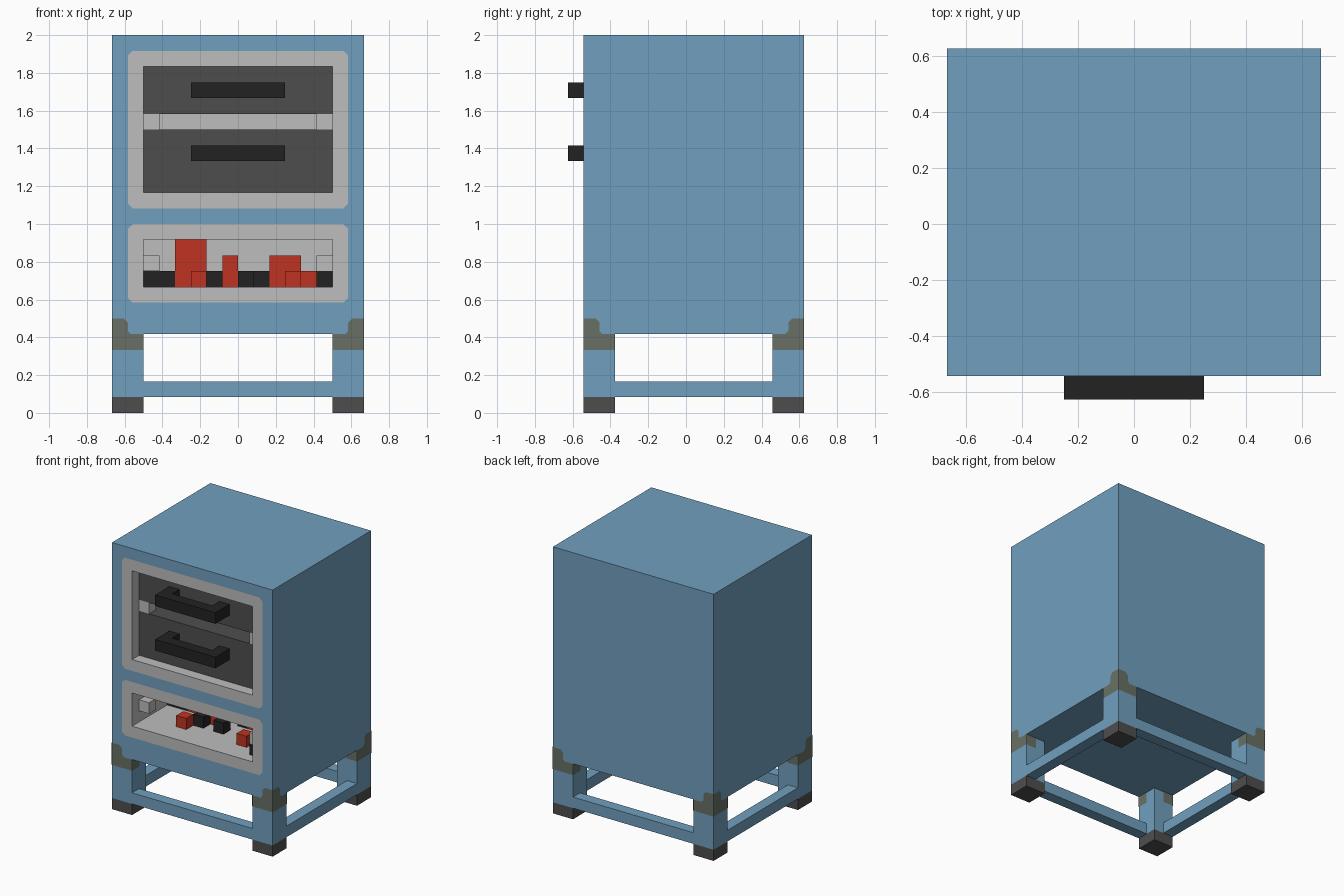
import bpy, bmesh
from mathutils import Vector

U = 1 / 12          # modelling unit
FRONT, BACK = -6.5, 7.5

cube = bpy.data.objects.get("Cube")
if cube:
    bpy.data.objects.remove(cube, do_unlink=True)


def material(name, rgb):
    m = bpy.data.materials.new(name)
    m.use_nodes = True
    m.diffuse_color = (*rgb, 1)
    m.node_tree.nodes["Principled BSDF"].inputs["Base Color"].default_value = (*rgb, 1)
    return m


BLUE = material("painted blue", (0.165, 0.35, 0.52))
LIGHT = material("light grey", (0.51, 0.51, 0.51))
DARK = material("dark grey", (0.076, 0.076, 0.076))
BLACK = material("black", (0.016, 0.016, 0.016))
RED = material("red", (0.52, 0.034, 0.016))
BRACKET = material("bracket grey", (0.138, 0.163, 0.128))


def finish(name, bm, mat):
    bmesh.ops.scale(bm, vec=(U, U, U), verts=bm.verts)
    me = bpy.data.meshes.new(name)
    bm.to_mesh(me)
    bm.free()
    me.materials.append(mat)
    ob = bpy.data.objects.new(name, me)
    bpy.context.collection.objects.link(ob)
    return ob


def add_box(bm, x0, x1, y0, y1, z0, z1):
    verts = bmesh.ops.create_cube(bm, size=1)["verts"]
    for v in verts:
        v.co = Vector(((x0 + x1) / 2 + v.co.x * (x1 - x0),
                       (y0 + y1) / 2 + v.co.y * (y1 - y0),
                       (z0 + z1) / 2 + v.co.z * (z1 - z0)))
    bm.normal_update()


def drop_front(bm):
    faces = [f for f in bm.faces if f.normal.y < -0.9]
    bmesh.ops.delete(bm, geom=faces, context="FACES_ONLY")


def boxes(name, mat, *dims):
    bm = bmesh.new()
    for d in dims:
        add_box(bm, *d)
    return finish(name, bm, mat)


def plate(name, mat, normal, *loops):
    """Thin flat marking filled between outlines."""
    bm = bmesh.new()
    for loop in loops:
        vs = [bm.verts.new(p) for p in loop]
        for a, b in zip(vs, vs[1:] + vs[:1]):
            bm.edges.new((a, b))
    bmesh.ops.triangle_fill(bm, edges=bm.edges[:], use_beauty=True, normal=normal)
    bm.normal_update()
    flip = [f for f in bm.faces if f.normal.dot(Vector(normal)) < 0]
    bmesh.ops.reverse_faces(bm, faces=flip)
    return finish(name, bm, mat)


# Cabinet shell with two front openings
bm = bmesh.new()
add_box(bm, -8, 8, FRONT, BACK, 5, 24)
drop_front(bm)
cols, rows = [-8, -6, 6, 8], [5, 8, 11, 14, 22, 24]
for i in range(3):
    for j in range(5):
        if i == 1 and j in (1, 3):
            continue
        x0, x1, z0, z1 = cols[i], cols[i + 1], rows[j], rows[j + 1]
        bm.faces.new([bm.verts.new((x, FRONT, z))
                      for x, z in ((x0, z0), (x1, z0), (x1, z1), (x0, z1))])
bmesh.ops.remove_doubles(bm, verts=bm.verts, dist=0.001)
finish("cabinet_body", bm, BLUE)

# Recesses and their light surrounds
for name, z0, z1, depth in (("upper", 14, 22, 3.5), ("lower", 8, 11, 10)):
    bm = bmesh.new()
    add_box(bm, -6, 6, FRONT, FRONT + depth, z0, z1)
    drop_front(bm)
    bmesh.ops.reverse_faces(bm, faces=bm.faces)
    finish(name + "_recess", bm, LIGHT)
    y, c = FRONT - 0.03, 0.3
    a, b = z0 - 1, z1 + 1
    outer = [(-7 + c, y, a), (7 - c, y, a), (7, y, a + c), (7, y, b - c),
             (7 - c, y, b), (-7 + c, y, b), (-7, y, b - c), (-7, y, a + c)]
    inner = [(-6, y, z0), (6, y, z0), (6, y, z1), (-6, y, z1)]
    plate(name + "_surround", LIGHT, (0, -1, 0), outer, inner)

# Drawers with bracket handles
DR = FRONT + 1
for name, z0, z1, hz in (("upper", 19, 22, 20), ("lower", 14, 18, 16)):
    boxes(name + "_drawer", DARK, (-6, 6, DR, DR + 2.5, z0, z1))
    boxes(name + "_handle", BLACK,
          (-3, 3, FRONT - 1, FRONT, hz, hz + 1),
          (-3, -2, FRONT, DR, hz, hz + 1),
          (2, 3, FRONT, DR, hz, hz + 1))

# Side runners in both recesses
for name, z in (("upper", 18), ("lower", 9)):
    boxes(name + "_runners", LIGHT, *[(x, x + 1, DR, DR + 1, z, z + 1) for x in (-6, 5)])


# Blocks lying in the lower recess: x start, width, depth, height
def blocks(name, mat, items):
    boxes(name, mat, *[(x, x + w, FRONT + d, FRONT + d + 1, 8, 8 + h)
                       for x, w, d, h in items])


blocks("red_blocks", RED, [(-3, 1, 2, 1), (-4, 2, 5, 3), (-1, 1, 4, 2),
                           (3, 1, 2, 1), (2, 2, 5, 2), (4, 1, 4, 1)])
blocks("black_blocks", BLACK, [(-6, 2, 5, 1), (-2, 1, 3, 1), (0, 1, 3, 1),
                               (1, 1, 5, 1), (5, 1, 1, 1)])

# Legs, feet and corner brackets
PATCH = [(0, 4), (2, 4), (2, 5), (1.2, 5), (1, 5.2), (1, 5.75), (0.75, 6), (0, 6)]
STRIP = [(0, 4), (1, 4), (1, 5), (0, 5)]
E = 0.03
for sx, side in ((-1, "right"), (1, "left")):
    for sy, cy, end in ((-1, FRONT, "front"), (1, BACK, "back")):
        tag = end + "_" + side
        xs = sorted((sx * 6, sx * 8))
        ys = sorted((cy, cy - sy * 2))
        boxes(tag + "_leg", BLUE, (*xs, *ys, 1, 5))
        boxes(tag + "_foot", DARK, (*xs, *ys, 0, 1))
        plate(tag + "_bracket_end", BRACKET, (0, sy, 0),
              [(sx * (8 - s), cy + sy * E, z) for s, z in PATCH])
        plate(tag + "_bracket_side", BRACKET, (sx, 0, 0),
              [(sx * (8 + E), cy - sy * s, z) for s, z in PATCH])
        plate(tag + "_bracket_inner_end", BRACKET, (0, -sy, 0),
              [(sx * (8 - s), cy - sy * (2 + E), z) for s, z in STRIP])
        plate(tag + "_bracket_inner_side", BRACKET, (-sx, 0, 0),
              [(sx * (6 - E), cy - sy * s, z) for s, z in STRIP])

# Lower rails between the legs
boxes("end_rails", BLUE, (-6, 6, FRONT, FRONT + 1, 1, 2), (-6, 6, BACK - 1, BACK, 1, 2))
boxes("side_rails", BLUE, *[(x, x + 1, FRONT + 2, BACK - 2, 1, 2) for x in (-8, 7)])
